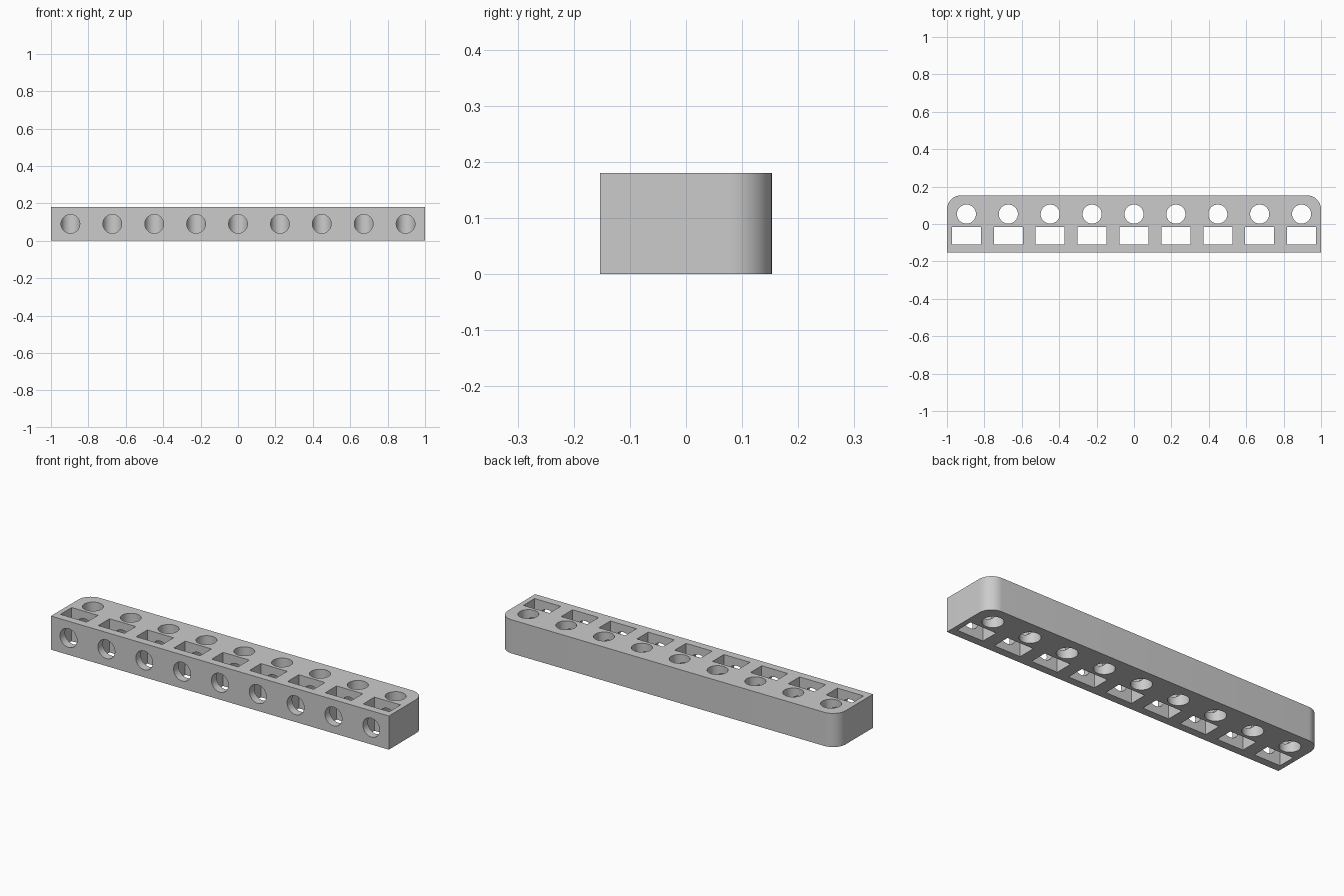
import bpy
import bmesh
import math
from mathutils import Matrix, Vector

default = bpy.data.objects.get("Cube")
if default:
    bpy.data.objects.remove(default, do_unlink=True)

LENGTH, DEPTH, HEIGHT = 2.0, 0.306, 0.18
COUNT, PITCH = 9, 0.224
PIN_Y, PIN_R = 0.053, 0.051
SLOT_Y, SLOT_W, SLOT_D = -0.063, 0.155, 0.095
SIDE_R = 0.0502

grey = bpy.data.materials.new("light grey")
grey.use_nodes = True
colour = (0.6, 0.6, 0.6, 1)
grey.diffuse_color = colour
grey.node_tree.nodes["Principled BSDF"].inputs["Base Color"].default_value = colour


def make_object(name, bm):
    mesh = bpy.data.meshes.new(name)
    bm.to_mesh(mesh)
    bm.free()
    mesh.materials.append(grey)
    obj = bpy.data.objects.new(name, mesh)
    bpy.context.collection.objects.link(obj)
    return obj


def add_box(bm, centre, size):
    matrix = Matrix.Translation(centre) @ Matrix.Diagonal((*size, 1))
    return bmesh.ops.create_cube(bm, size=1, matrix=matrix)["verts"]


def add_cylinder(bm, centre, radius, depth, tilt=0):
    matrix = Matrix.Translation(centre) @ Matrix.Rotation(tilt, 4, "X")
    bmesh.ops.create_cone(bm, cap_ends=True, segments=48, radius1=radius,
                          radius2=radius, depth=depth, matrix=matrix)


# Bar body with the two rear upright edges rounded
bm = bmesh.new()
add_box(bm, (0, 0, HEIGHT / 2), (LENGTH, DEPTH, HEIGHT))
rear = [e for e in bm.edges
        if all(v.co.y > 0 for v in e.verts)
        and abs(e.verts[0].co.z - e.verts[1].co.z) > HEIGHT / 2]
bmesh.ops.bevel(bm, geom=rear, offset=0.075, segments=12, profile=0.5,
                affect="EDGES")
bar = make_object("bar", bm)

# One cutter per kind of opening
pins, slots, sides = bmesh.new(), bmesh.new(), bmesh.new()
front = -DEPTH / 2 - 0.05
for i in range(COUNT):
    x = (i - (COUNT - 1) / 2) * PITCH
    mid = HEIGHT / 2
    add_cylinder(pins, (x, PIN_Y, mid), PIN_R, HEIGHT * 2)
    add_box(slots, (x, SLOT_Y, mid), (SLOT_W, SLOT_D, HEIGHT * 2))
    # Front hole crosses the slot and ends inside the round hole
    add_cylinder(sides, (x, (front + PIN_Y) / 2, mid), SIDE_R,
                 PIN_Y - front, math.pi / 2)

for name, bm in (("round_hole_cutter", pins), ("slot_cutter", slots),
                 ("front_hole_cutter", sides)):
    cutter = make_object(name, bm)
    cutter.hide_render = True
    cut = bar.modifiers.new(name, "BOOLEAN")
    cut.operation = "DIFFERENCE"
    cut.solver = "EXACT"
    cut.object = cutter

# Apply the cuts, then remove the cutters
bpy.ops.object.select_all(action="DESELECT")
bpy.context.view_layer.objects.active = bar
bar.select_set(True)
for cut in list(bar.modifiers):
    cutter = cut.object
    bpy.ops.object.modifier_apply(modifier=cut.name)
    bpy.data.objects.remove(cutter, do_unlink=True)

bpy.ops.object.shade_smooth_by_angle(angle=math.radians(30))
